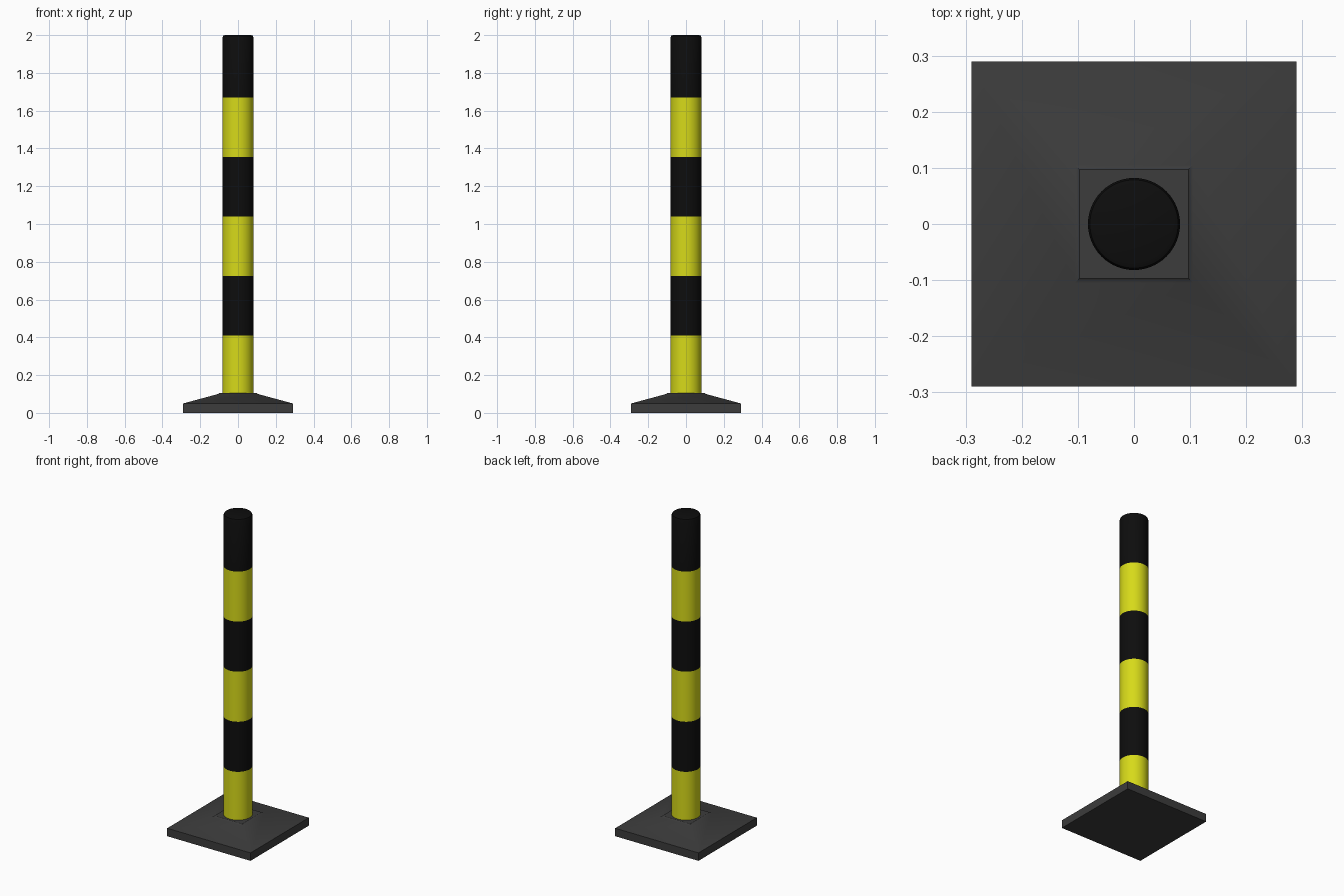
import bpy, bmesh, math

if "Cube" in bpy.data.objects:
    bpy.data.objects.remove(bpy.data.objects["Cube"])

def material(name, rgb):
    m = bpy.data.materials.new(name)
    m.diffuse_color = (*rgb, 1)
    m.use_nodes = True
    m.node_tree.nodes["Principled BSDF"].inputs["Base Color"].default_value = m.diffuse_color
    return m

yellow = material("yellow", (0.68, 0.70, 0.01))
black = material("black", (0.004, 0.004, 0.004))
rubber = material("dark_rubber", (0.045, 0.045, 0.045))

def loft(name, rings, sides, turn, mats, band_mats):
    """Stack of (radius, z) rings, capped at both ends; one material index per band."""
    bm = bmesh.new()
    loops = [[bm.verts.new((r * math.cos(turn + math.tau * i / sides),
                            r * math.sin(turn + math.tau * i / sides), z))
              for i in range(sides)] for r, z in rings]
    for a, b, mi in zip(loops, loops[1:], band_mats):
        for i in range(sides):
            j = (i + 1) % sides
            bm.faces.new((a[i], a[j], b[j], b[i])).material_index = mi
    bm.faces.new(loops[0][::-1]).material_index = band_mats[0]
    bm.faces.new(loops[-1]).material_index = band_mats[-1]
    me = bpy.data.meshes.new(name)
    bm.to_mesh(me)
    bm.free()
    for m in mats:
        me.materials.append(m)
    ob = bpy.data.objects.new(name, me)
    bpy.context.collection.objects.link(ob)
    bpy.ops.object.select_all(action='DESELECT')
    bpy.context.view_layer.objects.active = ob
    ob.select_set(True)
    bpy.ops.object.shade_smooth_by_angle(angle=math.radians(30))
    return ob

# Square foot: slab, shallow pyramid and small flat top
D = math.sqrt(2)
loft("base", [(0.29 * D, 0), (0.29 * D, 0.05), (0.105 * D, 0.10), (0.097 * D, 0.106)],
     4, math.pi / 4, [rubber], [0, 0, 0])

# Round post with alternating bands and a softened top rim
R = 0.082
rings = [(R, z) for z in (0.09, 0.41, 0.725, 1.04, 1.355, 1.67, 1.988)]
rings += [(R - 0.0035, 1.9965), (R - 0.012, 2.0)]
loft("striped_post", rings, 64, 0, [yellow, black], [0, 1, 0, 1, 0, 1, 1, 1])
